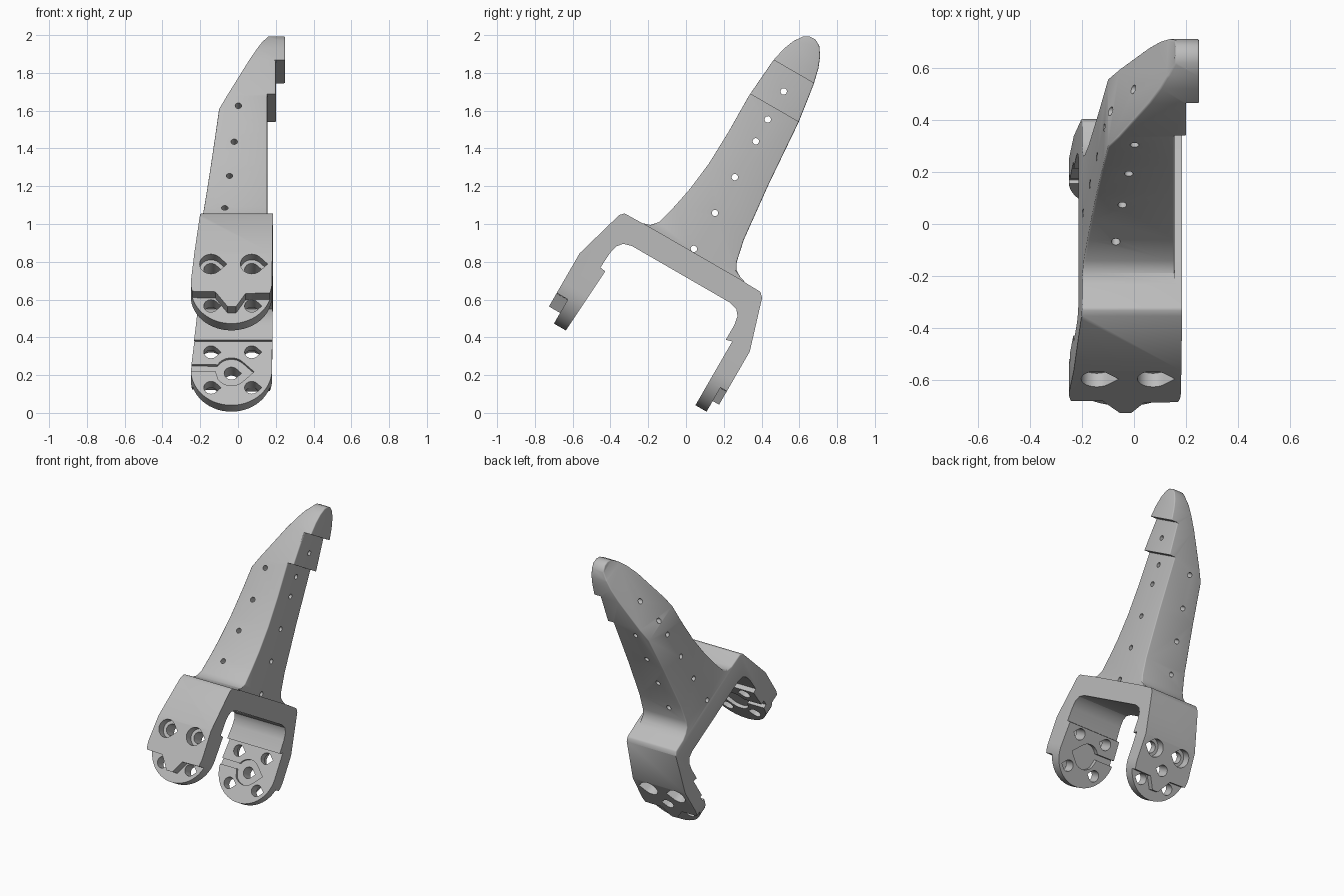
import bpy, bmesh, math
from mathutils import Matrix

cube = bpy.data.objects.get("Cube")
if cube:
    bpy.data.objects.remove(cube, do_unlink=True)

# Built upright: x across, u front to back, n along the blade; tilted at the end
TILT = Matrix.Rotation(math.radians(-30), 4, 'X')
MID = -0.035


def prism(name, pts, axis, lo, hi):
    """Extrude an outline along x (points are u, n) or along u (points are x, n)."""
    bm = bmesh.new()
    place = (lambda a, b, d: (d, a, b)) if axis == 'x' else (lambda a, b, d: (a, d, b))
    low = [bm.verts.new(place(a, b, lo)) for a, b in pts]
    high = [bm.verts.new(place(a, b, hi)) for a, b in pts]
    bm.faces.new(low)
    bm.faces.new(high[::-1])
    for i in range(len(pts)):
        j = (i + 1) % len(pts)
        bm.faces.new((low[j], low[i], high[i], high[j]))
    bmesh.ops.recalc_face_normals(bm, faces=bm.faces)
    mesh = bpy.data.meshes.new(name)
    bm.to_mesh(mesh)
    bm.free()
    ob = bpy.data.objects.new(name, mesh)
    bpy.context.collection.objects.link(ob)
    return ob


def combine(target, tool, operation='DIFFERENCE'):
    bpy.context.view_layer.objects.active = target
    mod = target.modifiers.new("cut", 'BOOLEAN')
    mod.object, mod.operation, mod.solver = tool, operation, 'EXACT'
    bpy.ops.object.modifier_apply(modifier=mod.name)
    bpy.data.objects.remove(tool, do_unlink=True)


def arc(cx, cy, r, start, end, count):
    return [(cx + r * math.cos(math.radians(start + (end - start) * i / count)),
             cy + r * math.sin(math.radians(start + (end - start) * i / count)))
            for i in range(count + 1)]


def teardrop(cx, cy, r):
    """Round hole with a point towards +x."""
    return arc(cx, cy, r, 45, 315, 18) + [(cx + r * 1.4, cy)]


# Side outline: blade, bridge and two arms
side = [(-.83, .73), (-.81, .752), (-.703, .754), (-.66, .768), (-.628, .805), (-.6, .912),
        (-.576, 1.03), (-.555, 1.2), (-.549, 1.4), (-.551, 1.62), (-.533, 1.848), (-.515, 1.93),
        (-.491, 1.99), (-.46, 2.035), (-.43, 2.053), (-.395, 2.055), (-.36, 2.035),
        (-.329, 1.99), (-.305, 1.93), (-.284, 1.843), (-.253, 1.63), (-.226, 1.267),
        (-.193, .946), (-.167, .827), (-.148, .79), (-.114, .768), (-.07, .754), (.02, .752),
        (.044, .73), (.13, .45), (.13, .05), (.023, .05), (.023, .45), (-.011, .44),
        (-.011, .53), (-.02, .58), (-.045, .61), (-.09, .622), (-.69, .622), (-.735, .609),
        (-.76, .58), (-.772, .53), (-.777, .44), (-.745, .435), (-.77, .05), (-.91, .05),
        (-.91, .45)]
bracket = prism("bracket", side, 'x', -.4, .4)

# Front outline: round feet, tapering left edge, stepped right edge
front = arc(MID, .275, .215, 180, 360, 28)
front += [(.185, .756), (.155, .756), (.155, 1.632), (.2, 1.632), (.2, 1.85), (.25, 1.85),
          (.25, 2.1), (.165, 2.1), (.155, 2.03), (.125, 1.98), (-.1, 1.543), (-.2, .745)]
combine(bracket, prism("front_outline", front, 'u', -1.5, 1), 'INTERSECT')

# Soften the long edges of the blade and bridge, leaving the steps sharp
bm = bmesh.new()
bm.from_mesh(bracket.data)
bmesh.ops.remove_doubles(bm, verts=bm.verts, dist=.002)


def softened(e):
    a, b = (v.co for v in e.verts)
    if min(a.z, b.z) < .72 or len(e.link_faces) != 2 or e.calc_face_angle(0) < .6:
        return False
    right_side = min(a.x, b.x) > .15
    if right_side and (abs(a.z - b.z) < .001 or max(a.z, b.z) < .77):
        return False
    return e.is_convex


bmesh.ops.bevel(bm, geom=[e for e in bm.edges if softened(e)], offset=.022, segments=3,
                profile=.5, affect='EDGES', clamp_overlap=True)
bm.to_mesh(bracket.data)
bm.free()

# Stepped zigzag edge on the outer layer of each foot
zigzag = [(-.3, .22), (-.12, .215), (-.055, .125), (-.01, .125), (.04, .205), (.3, .21),
          (.3, 0), (-.3, 0)]
combine(bracket, prism("front_step", zigzag, 'u', -1.0, -.842))
combine(bracket, prism("rear_step", zigzag, 'u', .091, .3))

# Keyed grooves on the inner face of each foot
key = arc(MID, .265, .085, 150, 45, 8) + [(.085, .265)] + arc(MID, .265, .085, 315, 215, 8)
key += [(-.12, .27), (-.3, .27), (-.3, .31)]
combine(bracket, prism("front_key", key, 'u', -.785, -.6))
combine(bracket, prism("rear_key", key, 'u', -.1, .04))

# Bolt holes in the feet, the upper pair with wide recesses outside
for lo, hi, sink_lo, sink_hi in ((-1.1, -.6, -1.1, -.85), (-.1, .4, .07, .4)):
    for x in (MID - .108, MID + .108):
        combine(bracket, prism("lower_hole", teardrop(x, .168, .038), 'u', lo, hi))
        combine(bracket, prism("upper_hole", teardrop(x, .385, .038), 'u', lo, hi))
        combine(bracket, prism("upper_recess", teardrop(x, .385, .06), 'u', sink_lo, sink_hi))
combine(bracket, prism("centre_hole", teardrop(MID, .265, .038), 'u', -.1, .4))

# Small pin holes through the blade, across and front to back
for u, n in ((-.398, .773), (-.396, .993), (-.4, 1.21), (-.399, 1.43), (-.402, 1.562), (-.403, 1.732)):
    combine(bracket, prism("cross_pin_hole", arc(u, n, .017, 0, 337.5, 15), 'x', -.5, .5))
for x, n in ((-.07, .906), (-.045, 1.123), (-.02, 1.34), (.002, 1.56)):
    combine(bracket, prism("long_pin_hole", arc(x, n, .017, 0, 337.5, 15), 'u', -1, .5))

# Tilt back into place
bracket.data.transform(TILT)

# One grey material
mat = bpy.data.materials.new("plain_grey")
mat.use_nodes = True
grey = (.5, .5, .5, 1)
mat.diffuse_color = grey
mat.node_tree.nodes["Principled BSDF"].inputs["Base Color"].default_value = grey
bracket.data.materials.clear()
bracket.data.materials.append(mat)
for p in bracket.data.polygons:
    p.material_index = 0

for ob in bpy.context.selected_objects:
    ob.select_set(False)
bracket.select_set(True)
bpy.context.view_layer.objects.active = bracket
bpy.ops.object.shade_smooth_by_angle(angle=math.radians(32))
